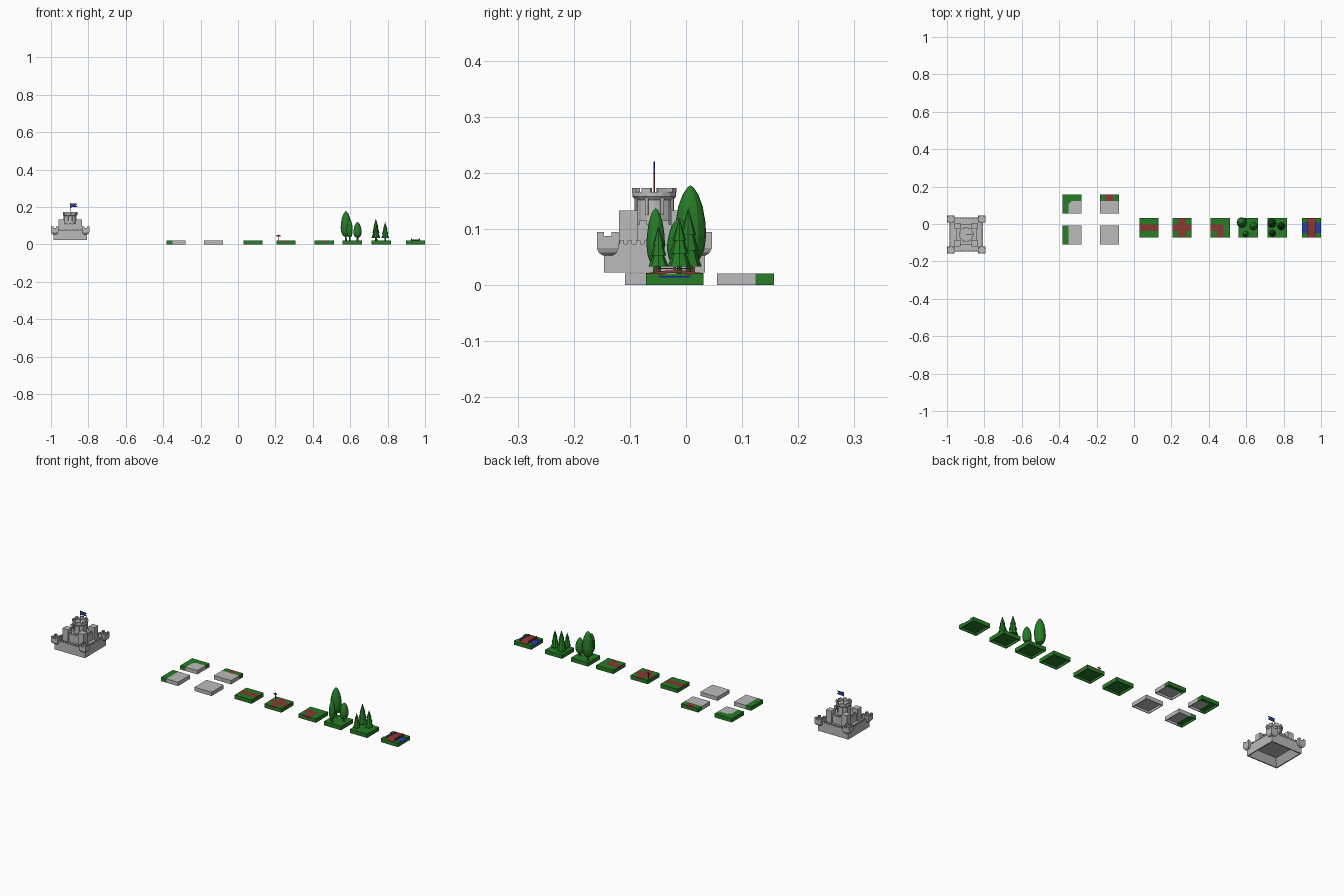
import bpy, bmesh, math
from mathutils import Matrix, Vector

if "Cube" in bpy.data.objects:
    bpy.data.objects.remove(bpy.data.objects["Cube"])

def mat(name, rgb):
    m = bpy.data.materials.new(name)
    m.diffuse_color = (*rgb, 1)
    m.use_nodes = True
    m.node_tree.nodes["Principled BSDF"].inputs["Base Color"].default_value = m.diffuse_color
    return m

GREEN = mat("grass_green", (0.02, 0.2, 0.02))
BROWN = mat("earth_brown", (0.25, 0.04, 0.03))
BLUE = mat("water_blue", (0.02, 0.05, 0.4))
GREY = mat("stone_grey", (0.5, 0.5, 0.5))

def finish(name, bm, mats=()):
    bmesh.ops.recalc_face_normals(bm, faces=bm.faces)
    me = bpy.data.meshes.new(name)
    bm.to_mesh(me)
    bm.free()
    for m in mats:
        me.materials.append(m)
    ob = bpy.data.objects.new(name, me)
    bpy.context.collection.objects.link(ob)
    return ob

def add_box(bm, x0, x1, y0, y1, z0, z1):
    c = Matrix.Translation(((x0 + x1) / 2, (y0 + y1) / 2, (z0 + z1) / 2))
    s = Matrix.Diagonal((x1 - x0, y1 - y0, z1 - z0, 1))
    return bmesh.ops.create_cube(bm, size=1, matrix=c @ s)["verts"]

def boxes(name, items, m=None):
    bm = bmesh.new()
    for b in items:
        add_box(bm, *b)
    return finish(name, bm, [m] if m else [])

def lathe(name, prof, x, y, n, m=None, turn=0.0):
    bm = bmesh.new()
    rings = []
    for r, z in prof:
        k = 1 if r == 0 else n
        rings.append([bm.verts.new((x + r * math.cos(turn + math.tau * i / n),
                                    y + r * math.sin(turn + math.tau * i / n), z)) for i in range(k)])
    for a, b in zip(rings, rings[1:]):
        for i in range(n):
            j = (i + 1) % n
            q = [a[i % len(a)], a[j % len(a)], b[j % len(b)], b[i % len(b)]]
            bm.faces.new(list(dict.fromkeys(q)))
    return finish(name, bm, [m] if m else [])

def hollow(bm, rim, depth, taper=1.0):
    # recess the underside
    bm.normal_update()
    f = min(bm.faces, key=lambda f: f.calc_center_median().z)
    bmesh.ops.inset_region(bm, faces=[f], thickness=rim)
    c = f.calc_center_median()
    f2 = bmesh.ops.extrude_discrete_faces(bm, faces=[f])["faces"][0]
    for v in f2.verts:
        v.co = c + (v.co - c) * taper + Vector((0, 0, depth))

H, T = 0.051, 0.0208   # tile half width and height

def tile(name, x, y, base, cuts=(), paint=None, second=None, h=T):
    # square hollow tile, split along cut lines and painted by region
    bm = bmesh.new()
    add_box(bm, -H, H, -H, H, 0, h)
    hollow(bm, 0.005, 0.0115)
    for co, no in cuts:
        bmesh.ops.bisect_plane(bm, geom=bm.verts[:] + bm.edges[:] + bm.faces[:],
                               plane_co=co, plane_no=no)
    for f in bm.faces:
        c = f.calc_center_bounds()
        f.material_index = paint(c.x, c.y, c.z) if paint else 0
    ob = finish(name, bm, [base] + list(second or []))
    ob.location = (x, y, 0)
    return ob

def cx(v): return ((v, 0, 0), (1, 0, 0))
def cy(v): return ((0, v, 0), (0, 1, 0))
def cz(v): return ((0, 0, v), (0, 0, 1))

# ---- town tiles (paved, some edged with grass)
S = 0.018              # strip edge and road half width
tile("paved_tile", -0.131, -0.058, GREY)
tile("paved_edge_tile", -0.331, -0.058, GREY, [cx(-S)], lambda x, y, z: int(x < -S), [GREEN])
tile("paved_corner_tile", -0.331, 0.106, GREY,
     [cx(-S), cy(S), ((0, 0, 0), (1, -1, 0))],
     lambda x, y, z: int(x < -S or y > S), [GREEN])
tile("paved_gate_tile", -0.131, 0.106, GREY, [cy(S), cx(-S), cx(S), cz(0.0125)],
     lambda x, y, z: 0 if y < S else (2 if abs(x) < S and z > 0.0125 else 1), [GREEN, BROWN])
# bevelled paving notch in the corner tile
bm = bmesh.new()
pts = [(-S, S), (-S, S - 0.016), (-S + 0.016, S)]
f = bm.faces.new([bm.verts.new((-0.331 + a, 0.106 + b, T + 0.0002)) for a, b in pts])
finish("paved_corner_chamfer", bm, [GREEN])

# ---- road tiles
Y = -0.02
grid = [cx(-S), cx(S), cy(-S), cy(S), cz(0.0125)]
def road(test):
    return lambda x, y, z: int(z > 0.0125 and test(x, y))
tile("straight_road_tile", 0.080, Y, GREEN, grid, road(lambda x, y: abs(y) < S), [BROWN])
tile("crossroad_tile", 0.257, Y, GREEN, grid, road(lambda x, y: abs(y) < S or abs(x) < S), [BROWN])
tile("bend_road_tile", 0.461, Y, GREEN, grid,
     road(lambda x, y: (abs(y) < S and x < S) or (abs(x) < S and y < S)), [BROWN])
boxes("signpost", [(0.2145, 0.2175, 0.0085, 0.0115, T, 0.052),
                   (0.206, 0.227, 0.007, 0.0085, 0.043, 0.049)], BROWN)

# ---- leafy trees
tile("leafy_wood_tile", 0.611, Y, GREEN)
for i, (x, y, r, top) in enumerate([(0.577, 0.008, 0.028, 0.178),
                                    (0.639, -0.012, 0.022, 0.120),
                                    (0.597, -0.054, 0.0165, 0.1375)]):
    z0 = 0.034 + 0.1 * (top - 0.1)
    L = top - z0
    crown = [(0.6, 0.03), (0.88, 0.16), (1, 0.34), (0.95, 0.52), (0.78, 0.72), (0.5, 0.88), (0.2, 0.97)]
    lathe(f"leafy_tree_{i}", [(0, T - 0.002), (0.005, T - 0.002), (0.004, z0)] +
          [(r * a, z0 + L * b) for a, b in crown] + [(0, top)], x, y, 12, GREEN)

# ---- conifers
tile("conifer_wood_tile", 0.766, Y, GREEN)
for i, (x, y, r, top) in enumerate([(0.737, 0.004, 0.024, 0.138),
                                    (0.787, -0.012, 0.021, 0.120),
                                    (0.740, -0.049, 0.018, 0.105)]):
    z0 = 0.033
    L = top - z0
    tiers = [(1, 0), (0.5, 0.32), (0.8, 0.27), (0.35, 0.6), (0.58, 0.54)]
    lathe(f"conifer_{i}", [(0, T - 0.002), (0.005, T - 0.002), (0.004, z0 + 0.004)] +
          [(r * a, z0 + L * b) for a, b in tiers] + [(0, top)], x, y, 8, GREEN)

# ---- river tile and bridge
X = 0.949
W, B = 0.027, 0.024
tile("river_tile", X, Y, GREEN, [cy(-W), cy(W), cz(0.0125)],
     lambda x, y, z: int(abs(y) < W and z > 0.0125), [BLUE], 0.0165)
boxes("river_banks", [(X - H, X + H, Y - H, Y - W, 0.0164, T),
                      (X - H, X + H, Y + W, Y + H, 0.0164, T)], GREEN)
bm = bmesh.new()
prof = [(-H, T - 0.003), (-H, T + 0.0006), (-0.034, 0.0235), (-0.015, 0.026), (0.015, 0.026),
        (0.034, 0.0235), (H, T + 0.0006), (H, T - 0.003), (0.027, 0.0175), (0.012, 0.022),
        (-0.012, 0.022), (-0.027, 0.0175)]
f = bm.faces.new([bm.verts.new((X - B, Y + a, z)) for a, z in prof])
e = bmesh.ops.extrude_face_region(bm, geom=[f])["geom"]
bmesh.ops.translate(bm, vec=(2 * B, 0, 0), verts=[v for v in e if isinstance(v, bmesh.types.BMVert)])
finish("bridge_deck", bm, [BROWN])
rails = []
for s in (-1, 1):
    c = X + s * (B - 0.002)
    rails.append((c - 0.002, c + 0.002, Y - 0.034, Y + 0.034, 0.0285, 0.031))
    rails += [(c - 0.002, c + 0.002, Y + d - 0.002, Y + d + 0.002, 0.022, 0.032) for d in (-0.034, 0, 0.034)]
boxes("bridge_rails", rails, BROWN)

# ---- castle
CX, CY = -0.8975, -0.0565

def local(items):
    return [(CX + a, CX + b, CY + c, CY + d, z0, z1) for a, b, c, d, z0, z1 in items]

bm = bmesh.new()
add_box(bm, CX - 0.09, CX + 0.09, CY - 0.09, CY + 0.09, 0.023, 0.068)
hollow(bm, 0.008, 0.035, 0.75)
finish("castle_base", bm, [GREY])

# outer parapet and its merlons on all four sides
wall = []
for s in (-1, 1):
    a, b = sorted((s * 0.083, s * 0.09))
    wall += [(a, b, -0.068, 0.068, 0.067, 0.073), (-0.068, 0.068, a, b, 0.067, 0.073)]
    for k in range(9):
        t = (k - 4) * 0.0145
        wall += [(a, b, t - 0.004, t + 0.004, 0.073, 0.08), (t - 0.004, t + 0.004, a, b, 0.073, 0.08)]
boxes("outer_battlements", local(wall), GREY)

def crenels(x, y, h, w, z0, z1):
    # one low parapet ring with a merlon at each corner
    out = []
    zm = z0 + (z1 - z0) * 0.35
    for s in (-1, 1):
        a, b = sorted((s * h, s * (h - w)))
        out += [(x + a, x + b, y - h, y + h, z0, zm), (x - h + w, x + h - w, y + a, y + b, z0, zm)]
        for u in (-1, 1):
            c, d = sorted((u * h, u * h * 0.35))
            out += [(x + a, x + b, y + c, y + d, zm, z1), (x + c, x + d, y + a, y + b, zm, z1)]
    return out

# corner turrets on tapering corbels, inner keep towers
turrets, keep = [], [(-0.055, 0.055, -0.055, 0.055, 0.067, 0.108)]
r2 = math.sqrt(2)
for sx in (-1, 1):
    for sy in (-1, 1):
        x, y, h = sx * 0.083, sy * 0.083, 0.0195
        turrets += [(x - h, x + h, y - h, y + h, 0.066, 0.083)] + crenels(x, y, h, 0.006, 0.083, 0.095)
        lathe("turret_corbel", [(0, 0.053), (0.009 * r2, 0.053), (0.016 * r2, 0.058), (h * r2, 0.066), (0, 0.066)],
              CX + x, CY + y, 4, GREY, math.pi / 4)
        x, y, h = sx * 0.046, sy * 0.046, 0.0165
        keep += [(x - h, x + h, y - h, y + h, 0.067, 0.133)]
boxes("corner_turrets", local(turrets), GREY)
for s in (-1, 1):
    a, b = sorted((s * 0.055, s * 0.049))
    for t in (-0.02, 0, 0.02):
        keep += [(a, b, t - 0.006, t + 0.006, 0.108, 0.115), (t - 0.006, t + 0.006, a, b, 0.108, 0.115)]
boxes("inner_keep", local(keep), GREY)

# round tower with overhanging crown, brackets and merlons
N = 16
lathe("round_tower", [(0, 0.1), (0.034, 0.1), (0.034, 0.152), (0.039, 0.158), (0.039, 0.166),
                      (0.031, 0.166), (0.031, 0.158), (0, 0.158)], CX, CY, N, GREY)
bm = bmesh.new()
for i in range(8):
    rot = Matrix.Translation((CX, CY, 0)) @ Matrix.Rotation(math.tau * (i + 0.5) / 8, 4, "Z")
    vs = add_box(bm, 0.0315, 0.039, -0.009, 0.009, 0.1655, 0.1735)
    vs += add_box(bm, 0.03, 0.037, -0.003, 0.003, 0.125, 0.157)
    bmesh.ops.transform(bm, matrix=rot, verts=vs)
finish("tower_merlons", bm, [GREY])

# flag
lathe("flag_pole", [(0, 0.15), (0.0015, 0.15), (0.0015, 0.22), (0, 0.22)], CX, CY, 8, BROWN)
bm = bmesh.new()
vs = [(0, 0.198), (0.04, 0.2), (0.03, 0.209), (0.04, 0.217), (0, 0.219)]
f = bm.faces.new([bm.verts.new((CX + a, CY - 0.001, z)) for a, z in vs])
e = bmesh.ops.extrude_face_region(bm, geom=[f])["geom"]
bmesh.ops.translate(bm, vec=(0, 0.002, 0), verts=[v for v in e if isinstance(v, bmesh.types.BMVert)])
finish("flag", bm, [BLUE])
